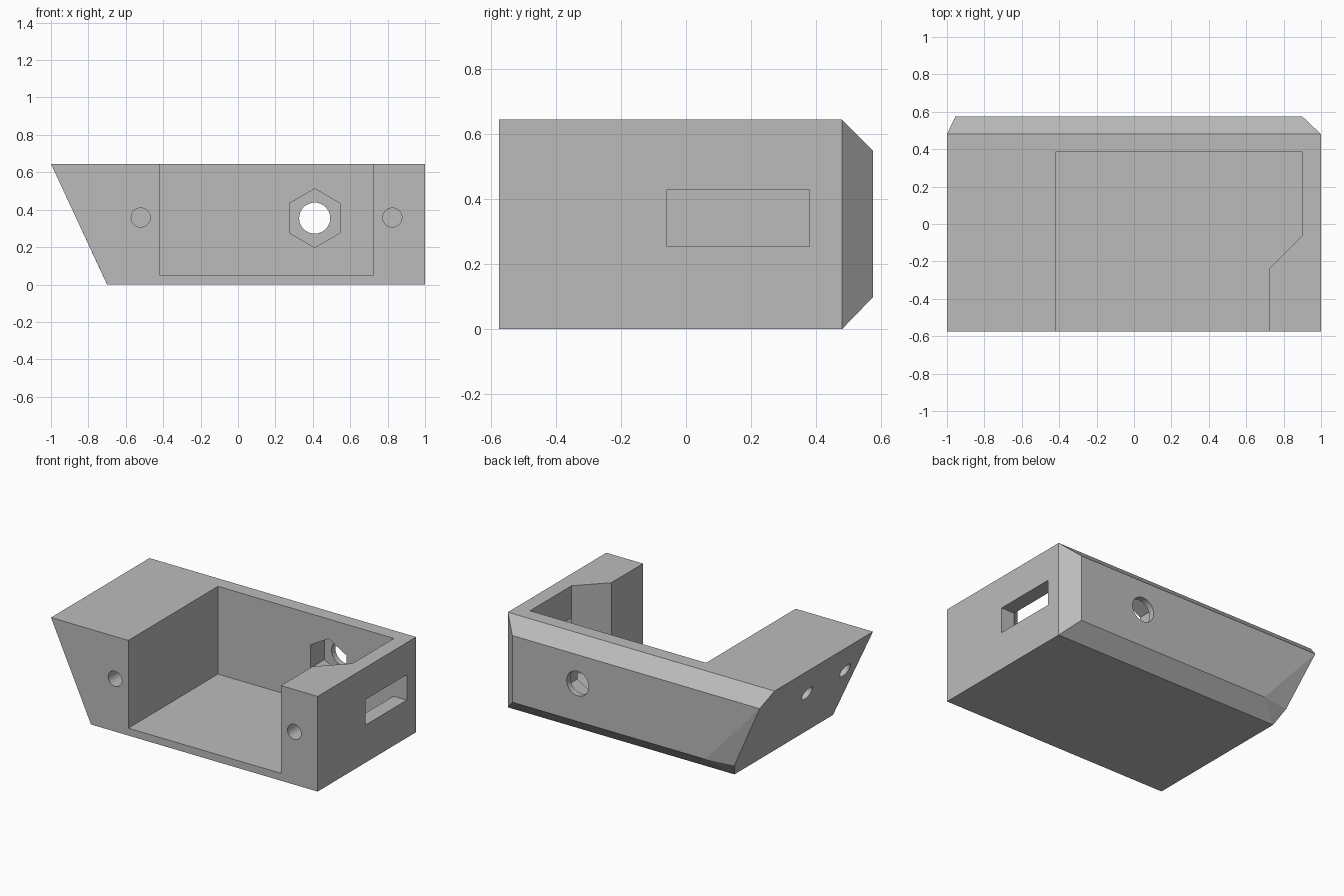
import bpy, bmesh, math
from mathutils import Vector

cube = bpy.data.objects.get("Cube")
if cube:
    bpy.data.objects.remove(cube, do_unlink=True)

H, FRONT, EDGE, BACK = 0.645, -0.575, 0.48, 0.575

grey = bpy.data.materials.new("plain_grey")
grey.use_nodes = True
colour = (0.5, 0.5, 0.5, 1)
grey.diffuse_color = colour
grey.node_tree.nodes["Principled BSDF"].inputs["Base Color"].default_value = colour


def make_object(name, bm):
    bmesh.ops.recalc_face_normals(bm, faces=bm.faces)
    mesh = bpy.data.meshes.new(name)
    bm.to_mesh(mesh)
    bm.free()
    mesh.materials.append(grey)
    obj = bpy.data.objects.new(name, mesh)
    bpy.context.collection.objects.link(obj)
    return obj


def prism(name, outline, z0, z1):
    bm = bmesh.new()
    base = bm.faces.new([bm.verts.new((x, y, z0)) for x, y in outline])
    top = bmesh.ops.extrude_face_region(bm, geom=[base])["geom"]
    bmesh.ops.translate(bm, vec=(0, 0, z1 - z0),
                        verts=[v for v in top if isinstance(v, bmesh.types.BMVert)])
    return make_object(name, bm)


def bore(name, start, direction, radius, depth, sides=48):
    # Cylinder cutter that begins a little outside the surface
    d = Vector(direction).normalized()
    lead = 0.08
    bm = bmesh.new()
    bmesh.ops.create_cone(bm, cap_ends=True, segments=sides, radius1=radius,
                          radius2=radius, depth=depth + lead)
    obj = make_object(name, bm)
    obj.location = Vector(start) + d * (depth - lead) / 2
    obj.rotation_euler = d.to_track_quat('Z', 'Y').to_euler()
    return obj


# Solid body: slanted right side, bevelled back
corners = [(-1, FRONT, H), (1, FRONT, H), (1, FRONT, 0), (-0.7, FRONT, 0),
           (-1, EDGE, H), (1, EDGE, H), (1, EDGE, 0), (-0.7, EDGE, 0),
           (-0.955, BACK, 0.55), (0.9, BACK, 0.55), (0.9, BACK, 0.098),
           (-0.55, BACK, 0.098), (-0.746, 0.548, 0.098)]
bm = bmesh.new()
for c in corners:
    bm.verts.new(c)
bmesh.ops.convex_hull(bm, input=bm.verts)
bmesh.ops.dissolve_limit(bm, angle_limit=math.radians(1), verts=bm.verts, edges=bm.edges)
body = make_object("housing_body", bm)

# Open tray, cut through the top and front
cutters = [prism("tray_cutter", [(-0.42, -0.7), (-0.42, 0.385), (0.9, 0.385),
                                 (0.9, -0.06), (0.725, -0.235), (0.725, -0.7)], 0.05, 0.8)]

# Slot in the left wall
cutters.append(prism("slot_cutter", [(0.87, -0.06), (1.1, -0.06), (1.1, 0.38), (0.87, 0.38)],
                     0.255, 0.428))

# Hexagonal nut pocket and bolt hole in the back wall
bm = bmesh.new()
angles = [math.radians(30 + 60 * i) for i in range(6)]
ring = [bm.verts.new((0.41 + 0.157 * math.cos(a), 0.3, 0.355 + 0.157 * math.sin(a)))
        for a in angles]
geom = bmesh.ops.extrude_face_region(bm, geom=[bm.faces.new(ring)])["geom"]
bmesh.ops.translate(bm, vec=(0, 0.235, 0),
                    verts=[v for v in geom if isinstance(v, bmesh.types.BMVert)])
cutters.append(make_object("nut_pocket_cutter", bm))
cutters.append(bore("bolt_cutter", (0.41, 0.45, 0.355), (0, 1, 0), 0.083, 0.3))

# Blind screw holes in the front and the slanted side
for x in (-0.52, 0.825):
    cutters.append(bore("front_screw_cutter", (x, FRONT, 0.358), (0, 1, 0), 0.051, 0.3))
for y in (-0.435, -0.03):
    cutters.append(bore("side_screw_cutter", (-0.888, y, 0.405), (H, 0, 0.3), 0.051, 0.25))

bpy.context.view_layer.objects.active = body
for cutter in cutters:
    cutter.hide_render = True
    mod = body.modifiers.new(cutter.name, 'BOOLEAN')
    mod.operation = 'DIFFERENCE'
    mod.solver = 'EXACT'
    mod.object = cutter
    bpy.ops.object.modifier_apply(modifier=mod.name)
for cutter in cutters:
    bpy.data.objects.remove(cutter, do_unlink=True)

# Smooth the round bores only
for obj in bpy.context.selected_objects:
    obj.select_set(False)
body.select_set(True)
bpy.ops.object.shade_smooth_by_angle(angle=math.radians(9))
